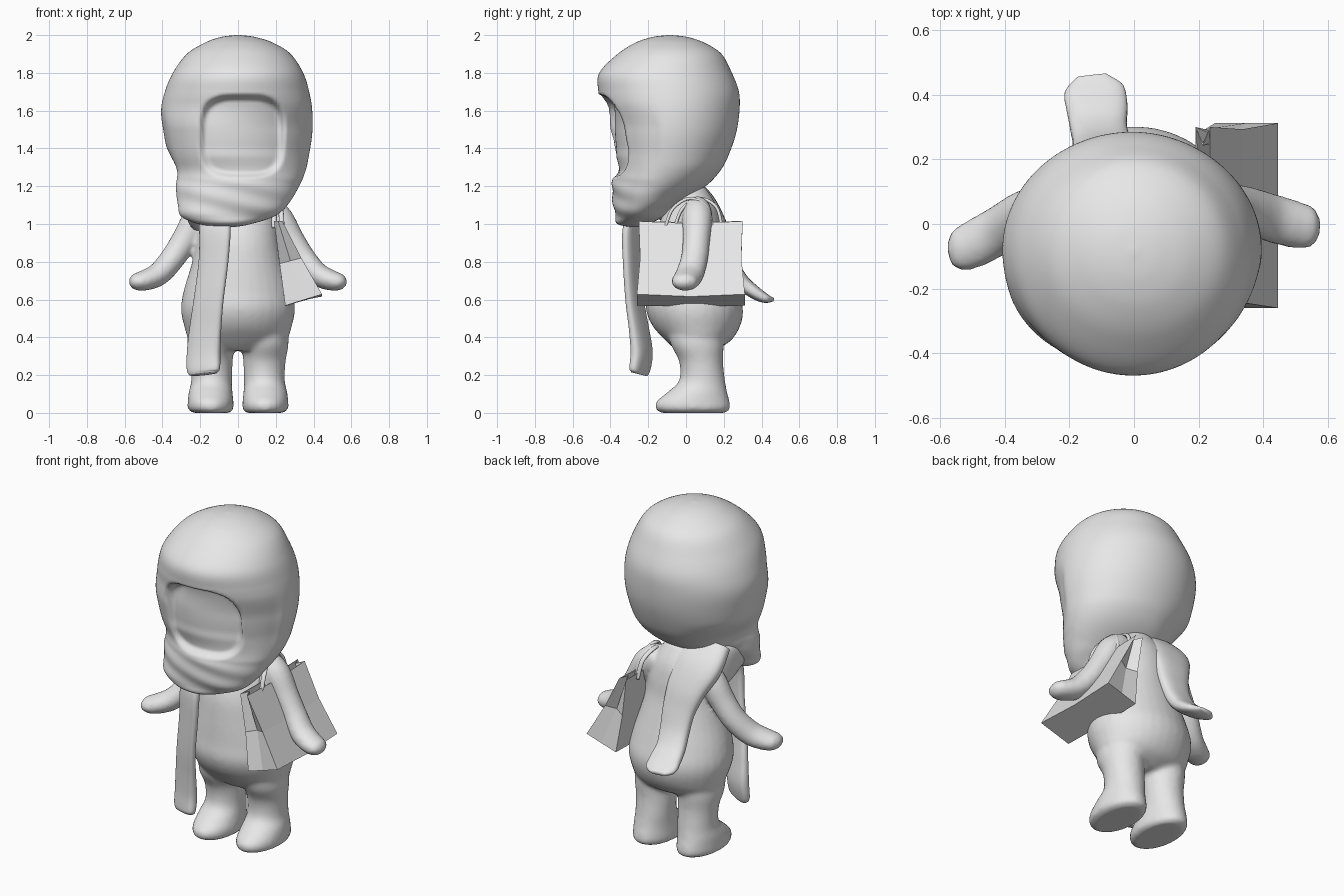
import bpy, bmesh, math
from mathutils import Vector

cube = bpy.data.objects.get("Cube")
if cube:
    bpy.data.objects.remove(cube, do_unlink=True)

clay = bpy.data.materials.new("clay_grey")
clay.use_nodes = True
clay.diffuse_color = (0.8, 0.8, 0.8, 1)
for node in clay.node_tree.nodes:
    if node.type == 'BSDF_PRINCIPLED':
        node.inputs["Base Color"].default_value = (0.8, 0.8, 0.8, 1)

X, Y, Z = Vector((1, 0, 0)), Vector((0, 1, 0)), Vector((0, 0, 1))


def spline(keys, steps):
    """Catmull-Rom through rows of (x, y, z, half width, half depth)."""
    rows, last = [], len(keys) - 1
    for i in range(last):
        a, b, c, d = (keys[max(i - 1, 0)], keys[i], keys[i + 1], keys[min(i + 2, last)])
        for k in range(steps):
            t = k / steps
            rows.append([q + 0.5 * t * (r - p + t * (2 * p - 5 * q + 4 * r - s
                         + t * (3 * (q - r) + s - p))) for p, q, r, s in zip(a, b, c, d)])
    rows.append(list(keys[-1]))
    return rows


def loft(bm, keys, side=None, segs=32, steps=6, power=2):
    """Skin rounded sections; level ones, or across the path if side is given."""
    rows, rings = spline(keys, steps), []
    for i, row in enumerate(rows):
        u, v = X, Y
        if side:
            ahead = Vector(rows[min(i + 1, len(rows) - 1)][:3])
            tangent = (ahead - Vector(rows[max(i - 1, 0)][:3])).normalized()
            u = (side - tangent * side.dot(tangent)).normalized()
            v = tangent.cross(u)
        ring = []
        for k in range(segs):
            a = math.tau * k / segs
            c, s = (math.copysign(abs(f(a)) ** (2 / power), f(a)) for f in (math.cos, math.sin))
            ring.append(bm.verts.new(Vector(row[:3]) + u * c * max(row[3], 0.002)
                                     + v * s * max(row[4], 0.002)))
        rings.append(ring)
    for low, high in zip(rings, rings[1:]):
        for k in range(segs):
            n = (k + 1) % segs
            bm.faces.new((low[k], low[n], high[n], high[k]))
    bm.faces.new(rings[0][::-1])
    bm.faces.new(rings[-1])


def finish(bm, name, smooth=True):
    bmesh.ops.recalc_face_normals(bm, faces=bm.faces)
    for f in bm.faces:
        f.smooth = smooth
    mesh = bpy.data.meshes.new(name)
    bm.to_mesh(mesh)
    bm.free()
    mesh.materials.append(clay)
    obj = bpy.data.objects.new(name, mesh)
    bpy.context.collection.objects.link(obj)
    return obj


def ramp(t):
    t = min(max(t, 0), 1)
    return t * t * (3 - 2 * t)


# Hooded head with sunken face opening, drawn-in cheek and soft folds at the chin
bm = bmesh.new()
loft(bm, [(-.05, -.27, .985, .04, .03), (-.07, -.275, 1.0, .14, .085), (-.055, -.245, 1.04, .246, .128),
          (-.03, -.215, 1.1, .292, .17), (-.012, -.144, 1.2, .336, .248), (.003, -.102, 1.28, .354, .282),
          (.003, -.088, 1.36, .372, .312), (0, -.08, 1.48, .393, .345), (-.007, -.081, 1.6, .4, .364),
          (-.005, -.092, 1.7, .382, .372), (0, -.108, 1.8, .345, .351), (.004, -.087, 1.9, .275, .275),
          (.005, -.085, 1.96, .18, .182), (0, -.085, 1.99, .09, .092), (0, -.085, 2, .01, .01)],
     segs=128, steps=8)
for v in bm.verts:
    x, y, z = v.co
    if x < 0:
        v.co.x *= 1 - .25 * ramp((1.42 - z) / .2) * ramp((y + .26) / .26)
    if y < -.1:
        v.co.y += .1 * x * ramp((1.65 - z) / .15) * ramp((z - 1.2) / .2) * ramp((-.1 - y) / .12)
        d = abs((x - .022) / .212) ** 3.4 + abs((z - 1.465) / .208) ** 3.4
        depth = .04 + .03 * ramp((z - 1.35) / .3) - .008 * ramp((1.41 - z) / .06)
        v.co.y += depth * ramp((1.3 - d) / .6)
        if z < 1.25:
            v.co.y += .004 * math.sin((z + .25 * x) * 55) * ramp((1.25 - z) / .04)
finish(bm, "hooded_head")

# Body, legs and arms fused into one soft skin
bm = bmesh.new()
loft(bm, [(0, .05, .33, .12, .1), (0, .065, .38, .25, .17), (0, .055, .46, .285, .232),
          (0, .045, .55, .302, .257), (0, .035, .65, .287, .24), (0, .02, .78, .248, .215),
          (0, .01, .9, .218, .19), (0, .02, 1.0, .2, .165), (0, .03, 1.1, .16, .13),
          (0, 0, 1.2, .1, .1)])
for s in (-1, 1):
    loft(bm, [(.14 * s, .037, 0, .098, .168), (.145 * s, .037, .02, .12, .197),
              (.145 * s, .037, .06, .121, .194), (.145 * s, .06, .11, .116, .158),
              (.14 * s, .085, .17, .108, .122), (.14 * s, .08, .27, .112, .116),
              (.145 * s, .06, .36, .122, .14), (.14 * s, .05, .45, .12, .15)])
    sweep = .5 if s > 0 else 1
    arm = [(.13, .06, 1.08, .07, .08), (.21, .06, 1.03, .08, .08), (.28, .05, .92, .073, .07),
           (.345, .03, .82, .072, .066), (.42, -.02, .735, .075, .062), (.5, -.065, .7, .073, .054),
           (.55, -.085, .695, .062, .042), (.575, -.09, .695, .03, .018)]
    loft(bm, [(x * s, .06 + (y - .06) * sweep, z, w, t) for x, y, z, w, t in arm], side=Y)
body = finish(bm, "body")
remesh = body.modifiers.new("fuse", 'REMESH')
remesh.mode = 'VOXEL'
remesh.voxel_size = .014
remesh.use_smooth_shade = True
soften = body.modifiers.new("soften", 'SMOOTH')
soften.iterations = 6

# Scarf: twisted hanging front end, trailing back end, and the drape at the neck
scarf_parts = {
    "scarf_front": (Vector((1, -.5, 0)), [
        (-.125, -.255, 1.06, .09, .03), (-.122, -.285, .96, .09, .03), (-.13, -.285, .8, .085, .028),
        (-.155, -.272, .6, .085, .028), (-.172, -.25, .45, .09, .032), (-.182, -.235, .32, .095, .038),
        (-.183, -.245, .23, .094, .034), (-.183, -.25, .205, .075, .025)]),
    "scarf_back": (X, [(-.15, .0, 1.22, .14, .05), (-.145, .09, 1.12, .15, .06), (-.12, .165, 1.0, .12, .05),
                       (-.1, .21, .88, .1, .042), (-.1, .25, .77, .09, .04), (-.11, .3, .69, .088, .04),
                       (-.115, .365, .637, .095, .035), (-.125, .42, .607, .09, .025),
                       (-.13, .46, .6, .045, .01)]),
    "scarf_neck_drape": (Z, [(-.22, -.24, 1.12, .07, .04), (-.225, -.12, 1.12, .1, .055),
                             (-.21, -.02, 1.09, .12, .055), (-.165, .07, 1.06, .11, .05),
                             (-.09, .13, 1.03, .06, .03)])}
for name, (side, keys) in scarf_parts.items():
    bm = bmesh.new()
    loft(bm, keys, side=side, power=2.6)
    finish(bm, name)

# Open-topped shopping bag, wide at the base with pinched ends
bm = bmesh.new()


def bag_row(inner, outer, front, back, pinch):
    (xi, zi), (xo, zo) = inner, outer
    xm, zm = (xi + xo) / 2, (zi + zo) / 2
    mid = (front + back) / 2
    points = [(xi, front, zi), (xm, front + pinch, zm), (xo, front, zo), (xo, mid, zo - .012),
              (xo, back, zo), (xm, back - pinch, zm), (xi, back, zi), (xi, mid, zi - .006)]
    return [bm.verts.new(p) for p in points]


rows = [bag_row((.25, .568), (.445, .628), -.26, .312, 0),
        bag_row((.22, .79), (.335, .82), -.243, .293, .03),
        bag_row((.19, 1.015), (.235, 1.015), -.25, .3, .05)]
bm.faces.new(rows[0])
for low, high in zip(rows, rows[1:]):
    for k in range(8):
        n = (k + 1) % 8
        bm.faces.new((low[k], low[n], high[n], high[k]))
bag = finish(bm, "shopping_bag", smooth=False)
paper = bag.modifiers.new("paper", 'SOLIDIFY')
paper.thickness = .008

# Bag handles hugging the shoulder
for name, shift, dy in (("outer_handle", 0, 0), ("inner_handle", -.04, .05)):
    bm = bmesh.new()
    path = [(.232, -.11, .98), (.225, -.07, 1.08), (.195, .02, 1.135), (.215, .11, 1.09), (.232, .14, .98)]
    loft(bm, [(x + shift, y + dy, z, .014, .009) for x, y, z in path], side=X, segs=10)
    finish(bm, name)
